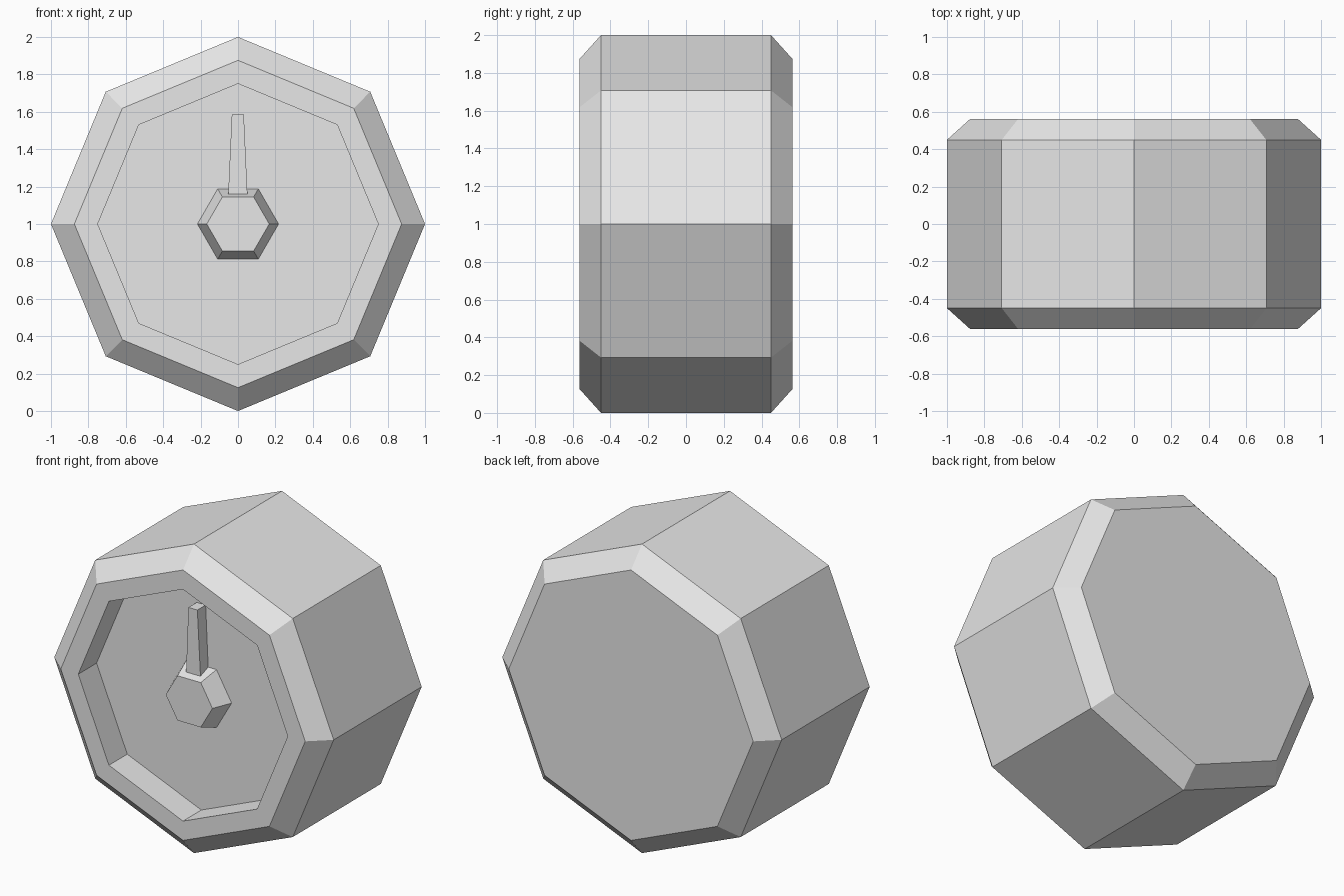
import bpy, bmesh
from math import cos, sin, tau

cube = bpy.data.objects.get("Cube")
if cube:
    bpy.data.objects.remove(cube, do_unlink=True)

CENTRE_Z = 1.0
FLOOR_Y = -0.375

grey = bpy.data.materials.new("light grey")
grey.use_nodes = True
grey.diffuse_color = (0.8, 0.8, 0.8, 1)
grey.node_tree.nodes["Principled BSDF"].inputs["Base Color"].default_value = (0.8, 0.8, 0.8, 1)


def loft(name, rings):
    """Bridge matching rings of points and cap both ends."""
    bm = bmesh.new()
    loops = [[bm.verts.new(p) for p in ring] for ring in rings]
    n = len(loops[0])
    for a, b in zip(loops, loops[1:]):
        for i in range(n):
            j = (i + 1) % n
            bm.faces.new((a[i], a[j], b[j], b[i]))
    bm.faces.new(loops[0])
    bm.faces.new(loops[-1])
    bmesh.ops.recalc_face_normals(bm, faces=bm.faces)
    mesh = bpy.data.meshes.new(name)
    bm.to_mesh(mesh)
    bm.free()
    mesh.materials.append(grey)
    obj = bpy.data.objects.new(name, mesh)
    bpy.context.collection.objects.link(obj)
    return obj


def polygon(sides, radius, y):
    """Regular polygon facing the front, with a corner on the x axis."""
    return [(radius * cos(tau * i / sides), y, CENTRE_Z + radius * sin(tau * i / sides))
            for i in range(sides)]


def rectangle(x0, x1, y0, y1, z):
    return [(x0, y0, z), (x1, y0, z), (x1, y1, z), (x0, y1, z)]


# Octagonal case: chamfered back, sides, chamfered rim and recessed dial
case_profile = [(0.875, 0.5625), (1.0, 0.45), (1.0, -0.45),
                (0.875, -0.5625), (0.75, -0.5625), (0.75, FLOOR_Y)]
loft("gauge_case", [polygon(8, r, y) for r, y in case_profile])

# Tapered hexagonal hub on the dial
loft("needle_hub", [polygon(6, 0.217, FLOOR_Y), polygon(6, 0.167, -0.5)])

# Tapered needle rising from the hub
loft("needle", [rectangle(-0.055, 0.053, -0.455, FLOOR_Y, 1.1),
                rectangle(-0.033, 0.031, -0.46, FLOOR_Y, 1.585)])
